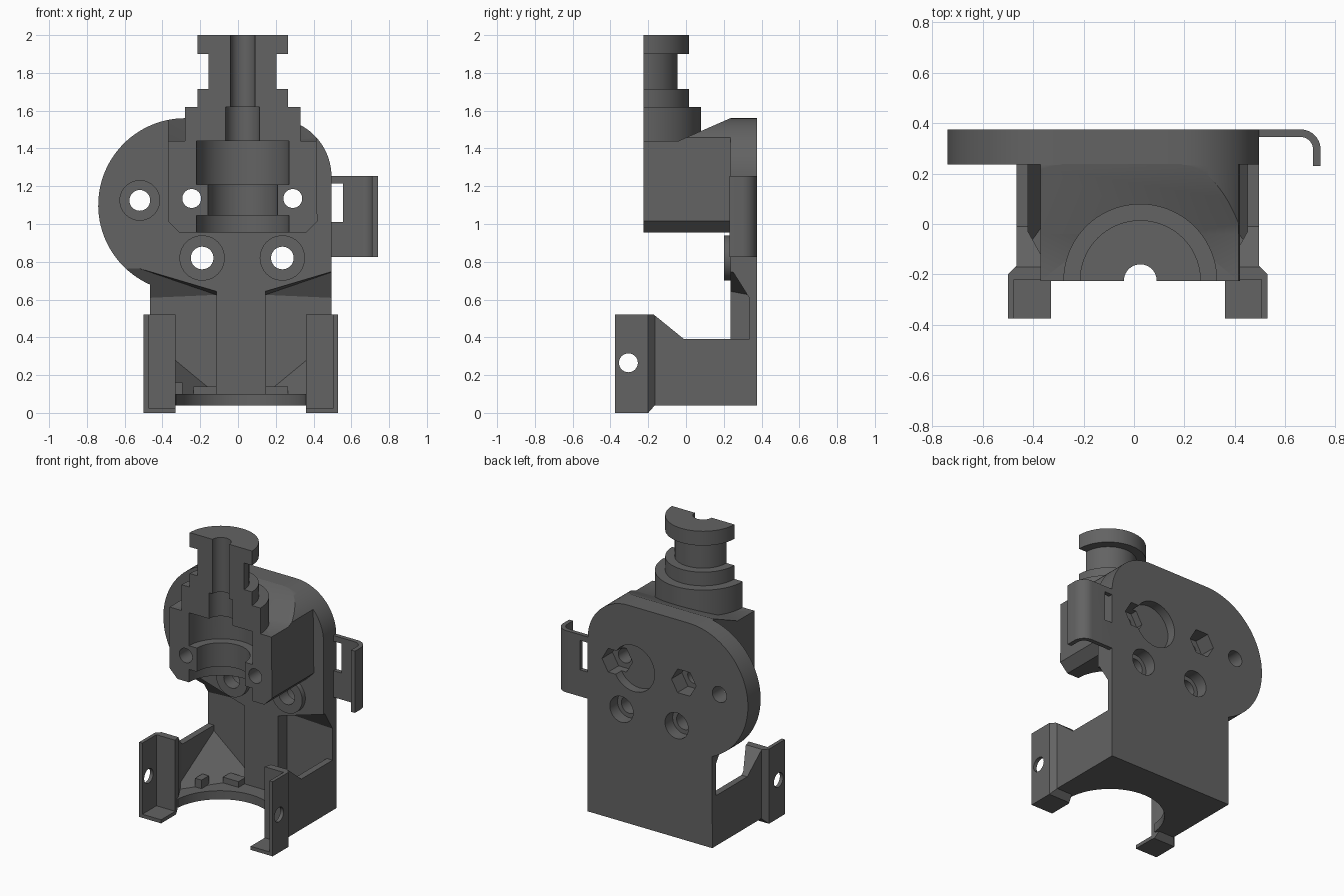
import bpy, bmesh, math
from mathutils import Vector

if "Cube" in bpy.data.objects:
    bpy.data.objects.remove(bpy.data.objects["Cube"])

mat = bpy.data.materials.new("dark_grey")
mat.diffuse_color = (0.125, 0.125, 0.125, 1)
mat.use_nodes = True
mat.node_tree.nodes["Principled BSDF"].inputs["Base Color"].default_value = mat.diffuse_color
CX, CY = 0.025, -0.225      # axis of the split spigot and bore
MID = 0.015                 # mirror plane of the lower frame


def make(name, bm):
    bmesh.ops.recalc_face_normals(bm, faces=bm.faces)
    me = bpy.data.meshes.new(name)
    bm.to_mesh(me)
    bm.free()
    me.materials.append(mat)
    ob = bpy.data.objects.new(name, me)
    bpy.context.collection.objects.link(ob)
    return ob


def prism(name, pts, axis, lo, hi):
    """Extrude a 2D outline along an axis: x uses (y,z), y uses (x,z), z uses (x,y)."""
    put = {'x': lambda p, t: (t, p[0], p[1]),
           'y': lambda p, t: (p[0], t, p[1]),
           'z': lambda p, t: (p[0], p[1], t)}[axis]
    bm = bmesh.new()
    a = [bm.verts.new(put(p, lo)) for p in pts]
    b = [bm.verts.new(put(p, hi)) for p in pts]
    bm.faces.new(a)
    bm.faces.new(b[::-1])
    for i in range(len(pts)):
        j = (i + 1) % len(pts)
        bm.faces.new((a[i], a[j], b[j], b[i]))
    return make(name, bm)


def box(name, x0, x1, y0, y1, z0, z1):
    return prism(name, [(x0, y0), (x1, y0), (x1, y1), (x0, y1)], 'z', z0, z1)


def hull(name, pts):
    bm = bmesh.new()
    for p in pts:
        bm.verts.new(p)
    bmesh.ops.convex_hull(bm, input=bm.verts)
    return make(name, bm)


def arc(cx, cy, r, a0, a1, n=24):
    return [(cx + r * math.cos(math.radians(a0 + (a1 - a0) * i / n)),
             cy + r * math.sin(math.radians(a0 + (a1 - a0) * i / n))) for i in range(n + 1)]


def disc(cx, cy, r, n=40):
    return arc(cx, cy, r, 0, 360, n)[:-1]


def combine(ob, tool, op='DIFFERENCE'):
    m = ob.modifiers.new("cut", 'BOOLEAN')
    m.operation, m.solver, m.object = op, 'EXACT', tool
    dg = bpy.context.evaluated_depsgraph_get()
    me = bpy.data.meshes.new_from_object(ob.evaluated_get(dg))
    ob.modifiers.clear()
    ob.data = me
    bpy.data.objects.remove(tool)


def mirror_x(pts, side):
    return [(p[0] if side < 0 else 2 * MID - p[0], *p[1:]) for p in pts]


def hole(ob, x, z, r, y0=-0.5, y1=0.6, n=40):
    combine(ob, prism("cutter", disc(x, z, r, n), 'y', y0, y1))


# Back plate with rounded top
outline = ([(-0.465, 0.04), (0.495, 0.04)] + arc(0.185, 1.25, 0.31, 0, 90)
           + arc(-0.28, 1.1, 0.46, 90, 246.3, 48))
plate = prism("back_plate", outline, 'y', 0.235, 0.375)

# Recesses either side of the central rib
for side in (-1, 1):
    pts = []
    for y, zi, zo in ((0.2, 0.65, 0.815), (0.335, 0.625, 0.60)):
        pts += [(-0.115, y, zi), (-0.67, y, zo), (-0.115, y, 0.1), (-0.67, y, 0.1)]
    combine(plate, hull("cutter", mirror_x(pts, side)))

# Bosses round the lower screws
bosses = [prism("screw_boss", disc(x, 0.82, 0.12), 'y', 0.2, 0.236) for x in (-0.19, 0.235)]
for x, b in zip((-0.19, 0.235), bosses):
    hole(b, x, 0.82, 0.06)
    hole(plate, x, 0.82, 0.06)
    hole(plate, x, 0.82, 0.09, 0.29)

# Plate holes: counterbored side screw, round pocket, hexagonal nut traps
hole(plate, -0.52, 1.125, 0.055)
hole(plate, -0.52, 1.125, 0.105, 0.1, 0.255)
hole(plate, 0.14, 1.13, 0.16, 0.31)
for x in (-0.245, 0.29):
    hole(plate, x, 1.135, 0.05)
    hole(plate, x, 1.135, 0.095, 0.26, 0.6, 6)

# Upper clamp block with sloped top
front = ([(-0.37, 1.015), (-0.31, 0.955), (0.36, 0.955), (0.42, 1.015)]
         + arc(0.185, 1.25, 0.31, 42.1, 90) + arc(-0.28, 1.1, 0.46, 90, 101.3, 6))
block = prism("clamp_block", front, 'y', CY, 0.235)
slope = [(-0.3, 0.9), (-0.3, 1.44), (-0.04, 1.44), (0.235, 1.56), (0.3, 1.56), (0.3, 0.9)]
combine(block, prism("cutter", slope, 'x', -0.6, 0.6), 'INTERSECT')
for r, z0, z1 in ((0.245, 0.9, 1.045), (0.185, 1.0, 1.25), (0.245, 1.21, 1.44), (0.09, 1.4, 1.7)):
    combine(block, prism("cutter", disc(CX, CY, r, 64), 'z', z0, z1))
for x in (-0.245, 0.29):
    hole(block, x, 1.135, 0.05)

# Half-round stepped spigot with bore
prof = [(0.09, 1.44), (0.305, 1.44), (0.305, 1.62), (0.24, 1.62), (0.24, 1.715), (0.18, 1.715),
        (0.18, 1.9), (0.24, 1.9), (0.24, 2.0), (0.065, 2.0), (0.065, 1.62), (0.09, 1.62)]
bm = bmesh.new()
N = 36
rows = [[bm.verts.new((CX + r * math.cos(math.pi * i / N), CY + r * math.sin(math.pi * i / N), z))
         for r, z in prof] for i in range(N + 1)]
for a, b in zip(rows, rows[1:]):
    for i in range(len(prof)):
        j = (i + 1) % len(prof)
        bm.faces.new((a[i], a[j], b[j], b[i]))
bm.faces.new(rows[0])
bm.faces.new(rows[-1][::-1])
make("spigot", bm)

# Base floor with round cutout
floor = box("base_floor", -0.46, 0.49, -0.19, 0.3, 0.04, 0.1)
combine(floor, prism("cutter", disc(MID, -0.22, 0.345, 72), 'z', -0.1, 0.3))

# Side arms, front flanges and gussets
plan = [(-0.5, -0.22), (-0.5, -0.2), (-0.465, -0.165), (-0.465, 0.34), (-0.42, 0.34),
        (-0.42, -0.03), (-0.345, -0.165), (-0.33, -0.22)]
side_view = [(-0.3, 0), (-0.3, 0.52), (-0.17, 0.52), (-0.01, 0.39), (0.4, 0.39),
             (0.4, 0.04), (-0.165, 0.04), (-0.2, 0)]
for side, tag in ((-1, "left"), (1, "right")):
    arm = prism(tag + "_arm", mirror_x(plan, side), 'z', -0.1, 0.7)
    combine(arm, prism("cutter", side_view, 'x', -1, 1), 'INTERSECT')
    lip = [(-0.5, 0), (-0.33, 0), (-0.33, 0.025), (-0.475, 0.025), (-0.475, 0.52), (-0.5, 0.52)]
    flange = prism(tag + "_flange", mirror_x(lip, side), 'y', -0.375, -0.22)
    combine(flange, prism("cutter", disc(-0.305, 0.265, 0.05), 'x', -1, 1))
    hull(tag + "_gusset", mirror_x([(-0.43, 0.336, 0.1), (-0.115, 0.336, 0.1),
                                    (-0.43, 0.336, 0.36), (-0.43, -0.1, 0.1)], side))
    # low tab on the floor beside the rib
    hull(tag + "_floor_tab", mirror_x([(x, y, z) for x in (-0.235, -0.115)
                                       for y, z in ((0.17, 0.1), (0.25, 0.1), (0.17, 0.14),
                                                    (0.25, 0.14))], side))
box("small_stop", -0.345, -0.295, 0.02, 0.1, 0.09, 0.16)

# Curved side clip with window
clip_plan = ([(0.49, 0.345)] + arc(0.66, 0.295, 0.05, 90, 0, 10) + [(0.71, 0.23), (0.74, 0.23)]
             + arc(0.66, 0.295, 0.08, 0, 90, 10) + [(0.49, 0.375)])
clip = prism("side_clip", clip_plan, 'z', 0.825, 1.255)
combine(clip, box("cutter", 0.496, 0.555, 0.2, 0.5, 1.01, 1.215))

# Smooth curved faces, sharp edges kept
bpy.ops.object.select_all(action='DESELECT')
for ob in bpy.context.scene.objects:
    ob.select_set(True)
    bpy.context.view_layer.objects.active = ob
bpy.ops.object.shade_smooth_by_angle(angle=math.radians(30))
